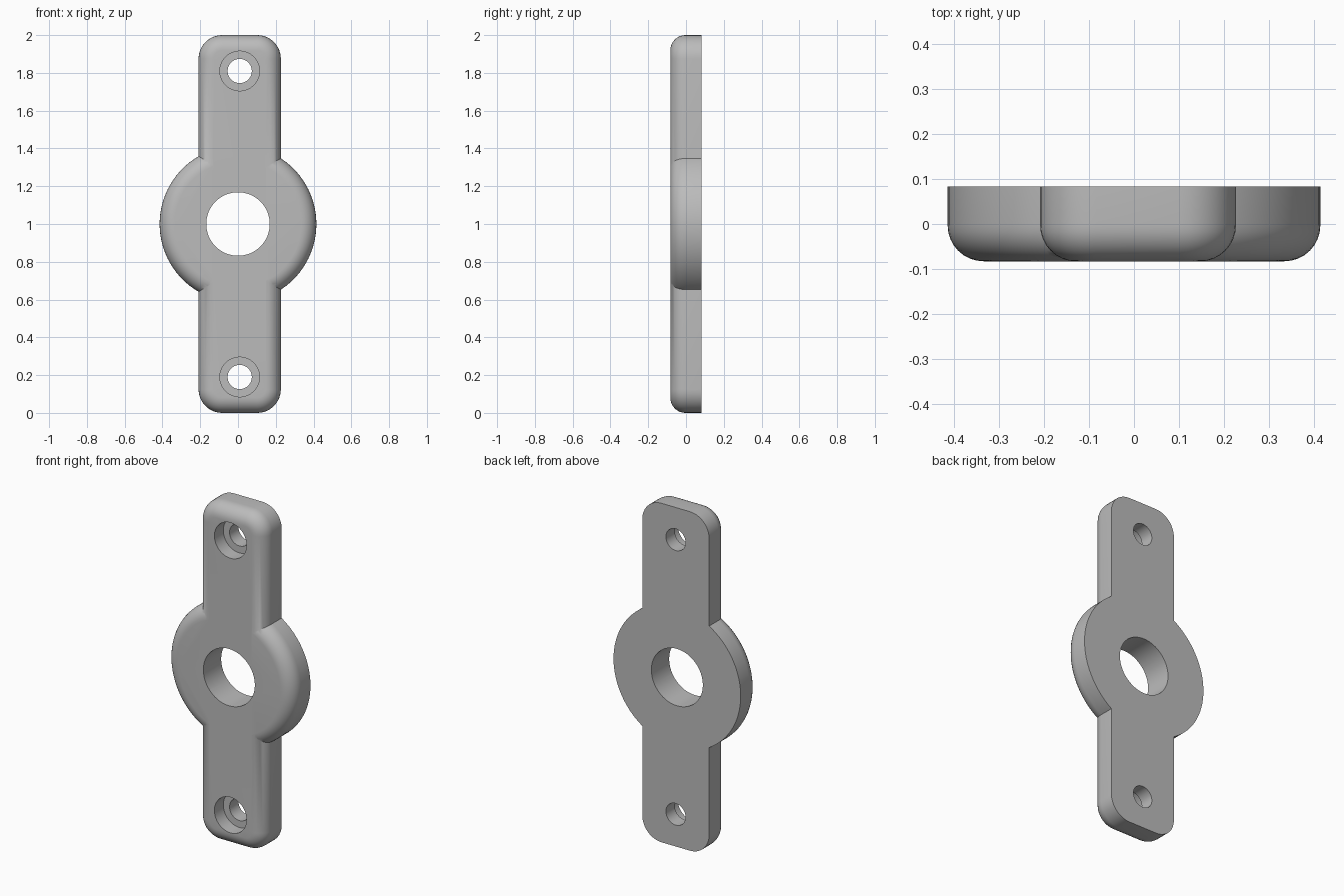
import bpy, bmesh
from math import sin, cos, pi, radians

if "Cube" in bpy.data.objects:
    bpy.data.objects.remove(bpy.data.objects["Cube"], do_unlink=True)

HALF = 0.083      # half the plate thickness
FILLET = 0.08     # rounding of the front edge

grey = bpy.data.materials.new("plain grey")
grey.use_nodes = True
grey.diffuse_color = (0.5, 0.5, 0.5, 1)
grey.node_tree.nodes["Principled BSDF"].inputs["Base Color"].default_value = grey.diffuse_color


def outline(cx, cz, hw, hh, radius, inset, steps):
    """Rounded rectangle, or a circle when the radius fills it, pulled in by inset."""
    points = []
    for q, (sx, sz) in enumerate([(1, 1), (-1, 1), (-1, -1), (1, -1)]):
        for i in range(steps):
            a = (q + i / (steps - 1 if hh > radius else steps)) * pi / 2
            points.append((cx + sx * (hw - radius) + (radius - inset) * cos(a),
                           cz + sz * (hh - radius) + (radius - inset) * sin(a)))
    return points


def solid(name, layers):
    """Loft matching outlines, given as (y, points), into a closed solid."""
    bm = bmesh.new()
    rings = [[bm.verts.new((x, y, z)) for x, z in pts] for y, pts in layers]
    for a, b in zip(rings, rings[1:]):
        for i in range(len(a)):
            j = (i + 1) % len(a)
            bm.faces.new((a[i], a[j], b[j], b[i]))
    bm.faces.new(rings[0])
    bm.faces.new(rings[-1])
    bmesh.ops.recalc_face_normals(bm, faces=bm.faces)
    mesh = bpy.data.meshes.new(name)
    bm.to_mesh(mesh)
    bm.free()
    mesh.materials.append(grey)
    obj = bpy.data.objects.new(name, mesh)
    bpy.context.collection.objects.link(obj)
    return obj


def plate(name, cx, cz, hw, hh, radius, steps):
    """Flat-backed plate with a rounded front edge."""
    layers = [(HALF, outline(cx, cz, hw, hh, radius, 0, steps))]
    for i in range(9):
        a = i / 8 * pi / 2
        layers.append((-HALF + FILLET * (1 - sin(a)),
                       outline(cx, cz, hw, hh, radius, FILLET * (1 - cos(a)), steps)))
    return solid(name, layers)


def bore(name, cx, cz, radius, y0, y1):
    ring = outline(cx, cz, radius, radius, radius, 0, 16)
    return solid(name, [(y0, ring), (y1, ring)])


def combine(target, other, operation):
    mod = target.modifiers.new(other.name, "BOOLEAN")
    mod.operation = operation
    mod.solver = "EXACT"
    mod.object = other
    bpy.context.view_layer.objects.active = target
    bpy.ops.object.modifier_apply(modifier=mod.name)
    bpy.data.objects.remove(other, do_unlink=True)


# Long mounting bar joined with the round hub
bracket = plate("mounting_bracket", 0.009, 1, 0.218, 1, 0.125, 10)
combine(bracket, plate("hub", 0, 1, 0.415, 0.415, 0.415, 24), "UNION")

# Central hole and counterbored screw holes
combine(bracket, bore("centre_hole", 0, 1, 0.168, -0.2, 0.2), "DIFFERENCE")
for side in (-1, 1):
    z = 1 + side * 0.81
    combine(bracket, bore("screw_hole", 0.009, z, 0.064, -0.2, 0.2), "DIFFERENCE")
    combine(bracket, bore("counterbore", 0.009, z, 0.105, -0.2, 0), "DIFFERENCE")

# Smooth rounded edges, sharp hole rims
bpy.ops.object.select_all(action="DESELECT")
bracket.select_set(True)
bpy.context.view_layer.objects.active = bracket
bpy.ops.object.shade_smooth_by_angle(angle=radians(30))
